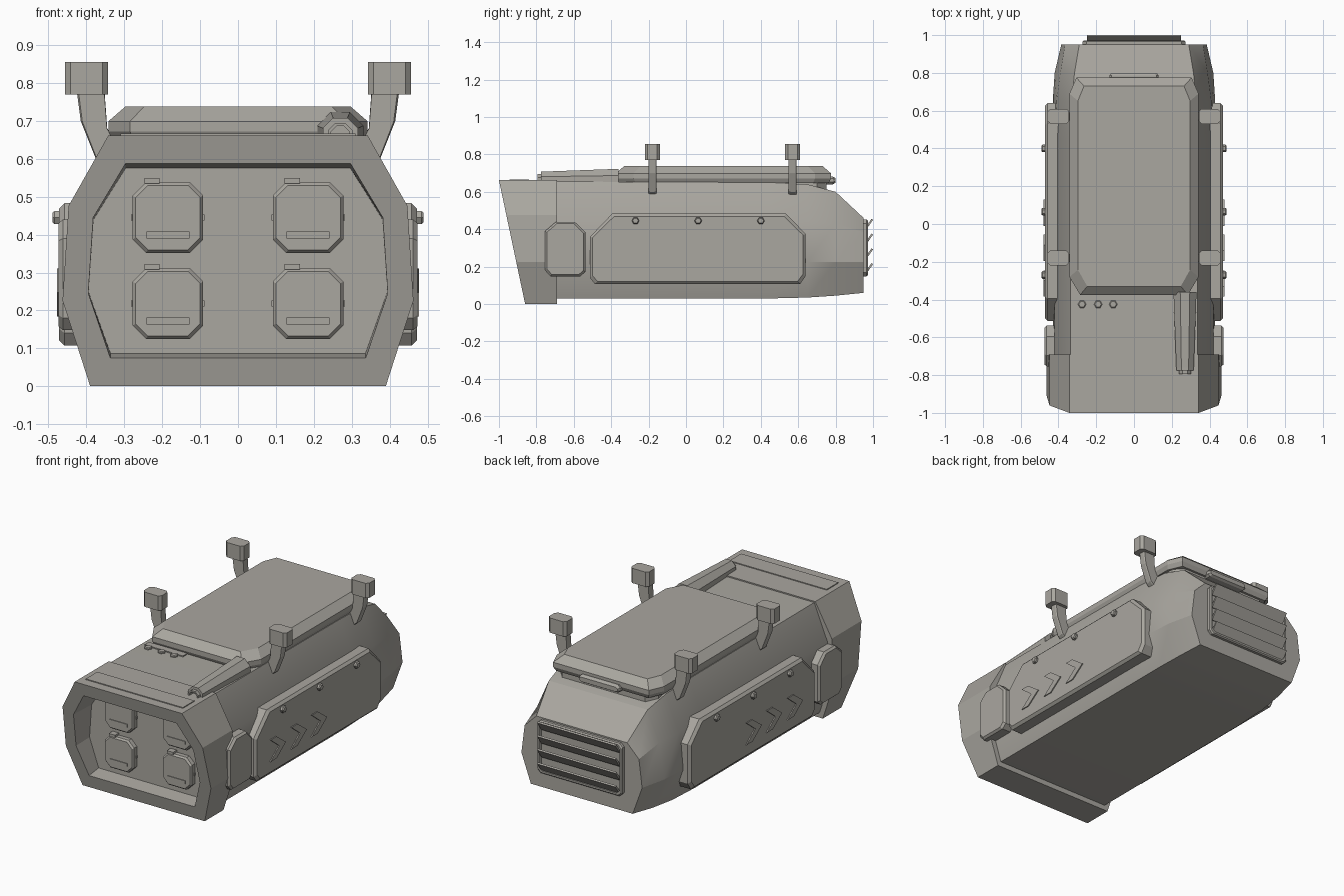
import bpy, bmesh, math
from mathutils import Vector

if "Cube" in bpy.data.objects:
    bpy.data.objects.remove(bpy.data.objects["Cube"])

# Warm grey armour paint
armour = bpy.data.materials.new("armour_grey")
armour.diffuse_color = (.40, .385, .35, 1)
armour.use_nodes = True
armour.node_tree.nodes["Principled BSDF"].inputs["Base Color"].default_value = armour.diffuse_color


def loft(name, rings, smooth=False):
    """Bridge rings of 3D points and cap both ends."""
    bm = bmesh.new()
    vr = [[bm.verts.new(p) for p in r] for r in rings]
    n = len(rings[0])
    for a, b in zip(vr, vr[1:]):
        for i in range(n):
            j = (i + 1) % n
            bm.faces.new((a[i], a[j], b[j], b[i]))
    bm.faces.new(vr[0])
    bm.faces.new(vr[-1])
    bmesh.ops.recalc_face_normals(bm, faces=bm.faces)
    me = bpy.data.meshes.new(name)
    bm.to_mesh(me)
    bm.free()
    me.materials.append(armour)
    ob = bpy.data.objects.new(name, me)
    bpy.context.collection.objects.link(ob)
    if smooth:
        bpy.ops.object.select_all(action='DESELECT')
        ob.select_set(True)
        bpy.context.view_layer.objects.active = ob
        bpy.ops.object.shade_smooth_by_angle(angle=math.radians(25))
    return ob


def place(axis, u, v, d):
    return {'x': (d, u, v), 'y': (u, d, v), 'z': (u, v, d)}[axis]


def slab(name, pts, axis, layers):
    """Stack an outline along an axis; layers are (depth, inset)."""
    us, vs = [p[0] for p in pts], [p[1] for p in pts]
    cu, cv = (min(us) + max(us)) / 2, (min(vs) + max(vs)) / 2
    hu, hv = max(us) - cu, max(vs) - cv
    return loft(name, [[place(axis, cu + (u - cu) * (1 - i / hu),
                              cv + (v - cv) * (1 - i / hv), d)
                        for u, v in pts] for d, i in layers])


def chamfered(u0, u1, v0, v1, c):
    """Rectangle outline with cut corners."""
    return [(u0 + c, v0), (u1 - c, v0), (u1, v0 + c), (u1, v1 - c),
            (u1 - c, v1), (u0 + c, v1), (u0, v1 - c), (u0, v0 + c)]


def rect(u0, u1, v0, v1):
    return [(u0, v0), (u1, v0), (u1, v1), (u0, v1)]


def ngon(u, v, r, n, phase=0.0):
    return [(u + r * math.cos(phase + 2 * math.pi * k / n),
             v + r * math.sin(phase + 2 * math.pi * k / n)) for k in range(n)]


def mirrored(half):
    return half + [(-x, z) for x, z in reversed(half)]


# Main body, tapering to the rear
sections = [
    (-0.70, [(.37, .03), (.43, .22), (.42, .45), (.335, .655)]),
    (0.45, [(.37, .03), (.43, .22), (.42, .45), (.335, .65)]),
    (0.65, [(.365, .035), (.43, .225), (.41, .44), (.33, .64)]),
    (0.80, [(.35, .045), (.42, .225), (.39, .43), (.315, .60)]),
    (0.95, [(.325, .06), (.385, .225), (.365, .385), (.29, .46)]),
]
loft("main_body", [[(x, y, z) for x, z in mirrored(h)] for y, h in sections], True)

# Front hood with slanted mouth and recessed panel
outer = mirrored([(.39, 0), (.463, .226), (.447, .476), (.342, .662)])
inner = mirrored([(.337, .075), (.395, .245), (.382, .445), (.297, .587)])


def slant(z):
    return -0.86 - 0.14 * z / 0.662


loft("front_hood", [
    [(x, -0.69, z) for x, z in outer],
    [(x, slant(z), z) for x, z in outer],
    [(x, slant(z), z) for x, z in inner],
    [(x * .998, -0.79, .331 + (z - .331) * .955) for x, z in inner],
])
slab("hood_top_strip", rect(-.31, .31, -.945, -.84), 'z', [(.655, 0), (.667, 0)])

# Four launch hatches in the recess
for x in (-.185, .185):
    for z in (.445, .218):
        slab("launch_hatch", chamfered(x - .093, x + .093, z - .093, z + .093, .035),
             'y', [(-.78, 0), (-.815, 0), (-.825, .008)])
        slab("hatch_bar", rect(x - .057, x + .057, z - .055, z - .037),
             'y', [(-.82, 0), (-.829, 0)])
        slab("hatch_hinge", rect(x - .062, x - .022, z + .09, z + .105),
             'y', [(-.78, 0), (-.825, 0)])
        for s in (-1, 1):
            slab("hatch_pin", rect(x + s * .094 - .003, x + s * .094 + .003, z - .008, z + .008),
                 'y', [(-.78, 0), (-.80, 0)])

# Raised roof plate with cut corners and sloping rim
slab("roof_plate_base", chamfered(-.315, .315, -.35, .75, .05), 'z', [(.60, 0), (.68, 0)])
roof = [(-.285, -.375), (.285, -.375), (.342, -.28), (.342, .69),
        (.305, .775), (-.305, .775), (-.342, .69), (-.342, -.28)]
slab("roof_plate", roof, 'z', [(.648, .012), (.672, 0), (.699, 0), (.738, .045)])
slab("roof_handle", chamfered(-.13, .13, .64, .682, .012), 'y',
     [(.72, 0), (.785, 0), (.798, .008)])

# Tapered octagonal barrel on the deck
barrel = [(-.36, .066), (-.76, .05), (-.775, .05), (-.775, .035), (-.795, .035), (-.795, .026), (-.76, .026)]
loft("roof_barrel", [[(x, y, z) for x, z in ngon(.27, .662, r, 8, math.pi / 8)]
                     for y, r in barrel])

# Deck knobs and their strip
slab("knob_strip", rect(-.31, -.065, -.41, -.37), 'z', [(.64, 0), (.66, 0)])
for x in (-.275, -.19, -.11):
    slab("deck_knob", ngon(x, -.425, .022, 6), 'z', [(.64, 0), (.66, 0), (.664, .005)])

side_outline = [(-.487, .107), (.61, .107), (.64, .15), (.64, .375),
                (.535, .483), (-.395, .483), (-.513, .36), (-.513, .14)]
small_outline = [(-.725, .148), (-.565, .148), (-.538, .172), (-.538, .385),
                 (-.595, .44), (-.695, .44), (-.754, .39), (-.754, .18)]
chevron = [(-.07, .063), (-.015, .063), (.07, 0), (-.015, -.063), (-.07, -.063), (.01, 0)]
arm_outline = [(.425, .775), (.415, .70), (.375, .60), (.33, .563),
               (.29, .60), (.345, .68), (.352, .775)]

for s in (-1, 1):
    # Side armour and the smaller panel ahead of it
    slab("side_panel", side_outline, 'x', [(s * .38, 0), (s * .458, 0), (s * .472, .014)])
    slab("front_side_panel", small_outline, 'x',
         [(s * .37, 0), (s * .462, 0), (s * .474, .01)])
    for y in (-.27, .065, .40):
        slab("panel_bolt", ngon(y, .445, .02, 6), 'x',
             [(s * .46, 0), (s * .484, 0), (s * .49, .005)])
    for y in (-.315, -.125, .06):
        slab("panel_chevron", [(y + s * u, .247 + v) for u, v in chevron], 'x',
             [(s * .468, 0), (s * .478, 0)])

    # Bent masts with sensor heads
    for y in (-.18, .57):
        slab("mast_arm", [(s * x, z) for x, z in arm_outline], 'y',
             [(y - .021, .005), (y - .014, 0), (y + .014, 0), (y + .021, .005)])
        slab("mast_head", chamfered(s * .40 - .057, s * .40 + .057, y - .04, y + .04, .015),
             'z', [(.77, 0), (.855, 0)])

# Rear grille: recessed frame and tilted slats
slab("grille_frame", chamfered(-.272, .272, .148, .452, .02), 'y',
     [(.94, 0), (.965, 0), (.972, .006), (.972, .016), (.954, .018)])
for k in range(4):
    z = .185 + k * .079
    slat = [(.952, z - .022), (.962, z - .026), (1.0, z + .028), (.992, z + .034)]
    loft("grille_slat", [[(x, y, zz) for y, zz in slat] for x in (-.25, .25)])
